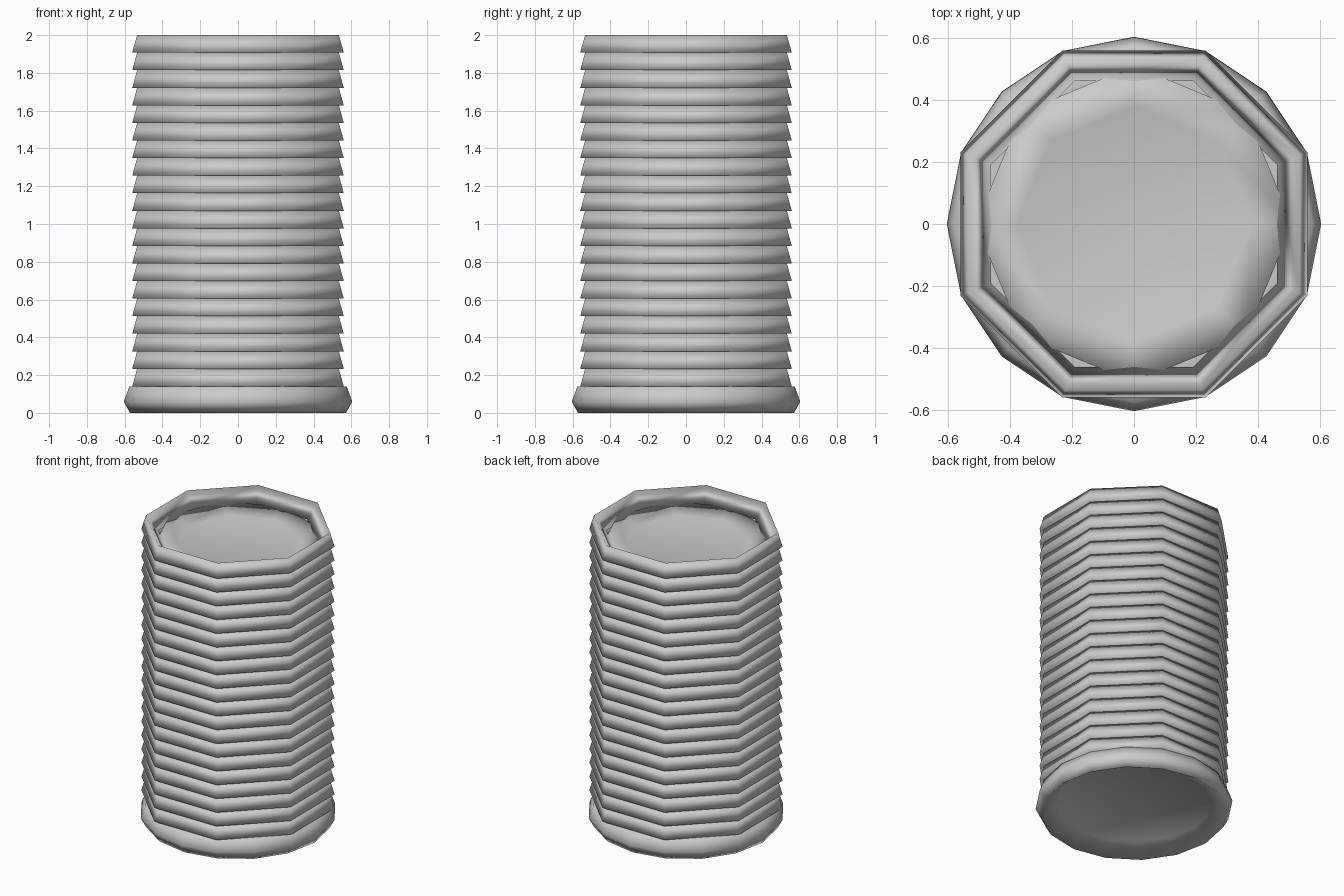
import bpy, bmesh, math

if "Cube" in bpy.data.objects:
    bpy.data.objects.remove(bpy.data.objects["Cube"], do_unlink=True)

SIDES = 8
RINGS = 20
BOTTOM, TOP = 0.14, 2.0
PITCH = (TOP - BOTTOM) / RINGS
CORNER = 1 / math.cos(math.pi / SIDES)   # flat-to-flat half width -> corner radius

grey = bpy.data.materials.new("plain_grey")
grey.use_nodes = True
colour = (0.6, 0.6, 0.6, 1)
grey.diffuse_color = colour
grey.node_tree.nodes["Principled BSDF"].inputs["Base Color"].default_value = colour


def lathe(name, profile, sides, turn=0, closed=False):
    """Sweep (radius, height) points round a polygon; open profiles get end caps."""
    bm = bmesh.new()
    loops = []
    for r, z in profile:
        loops.append([bm.verts.new((r * math.cos(a), r * math.sin(a), z))
                      for a in (turn + math.tau * i / sides for i in range(sides))])
    pairs = list(zip(loops, loops[1:]))
    if closed:
        pairs.append((loops[-1], loops[0]))
    else:
        bm.faces.new(loops[0][::-1])
        bm.faces.new(loops[-1])
    for low, high in pairs:
        for i in range(sides):
            j = (i + 1) % sides
            bm.faces.new((low[i], low[j], high[j], high[i]))
    for f in bm.faces:
        f.smooth = True
    bmesh.ops.recalc_face_normals(bm, faces=bm.faces)
    mesh = bpy.data.meshes.new(name)
    bm.to_mesh(mesh)
    bm.free()
    mesh.materials.append(grey)
    obj = bpy.data.objects.new(name, mesh)
    bpy.context.collection.objects.link(obj)
    return obj


# Stacked rims: flared outside, funnel-shaped inside, meeting in a thin top edge
for n in range(RINGS):
    z = BOTTOM + n * PITCH
    rim = [(0.462, z), (0.56, z), (0.534, z + PITCH)]
    lathe(f"rim_{n + 1:02d}", [(r * CORNER, h) for r, h in rim],
          SIDES, math.pi / SIDES, closed=True)

# Inner body whose top forms the shallow dished floor of the uppermost rim
floor = TOP - PITCH
lathe("inner_body", [(0.5, 0.1), (0.512, floor + 0.013), (0.38, floor - 0.022)], SIDES)

# Bulging foot with twice the sides and a hollow underside
lathe("foot", [(0.47, 0.07), (0.572, 0.0), (0.605, 0.06), (0.575, 0.14), (0.48, 0.14)],
      2 * SIDES)
